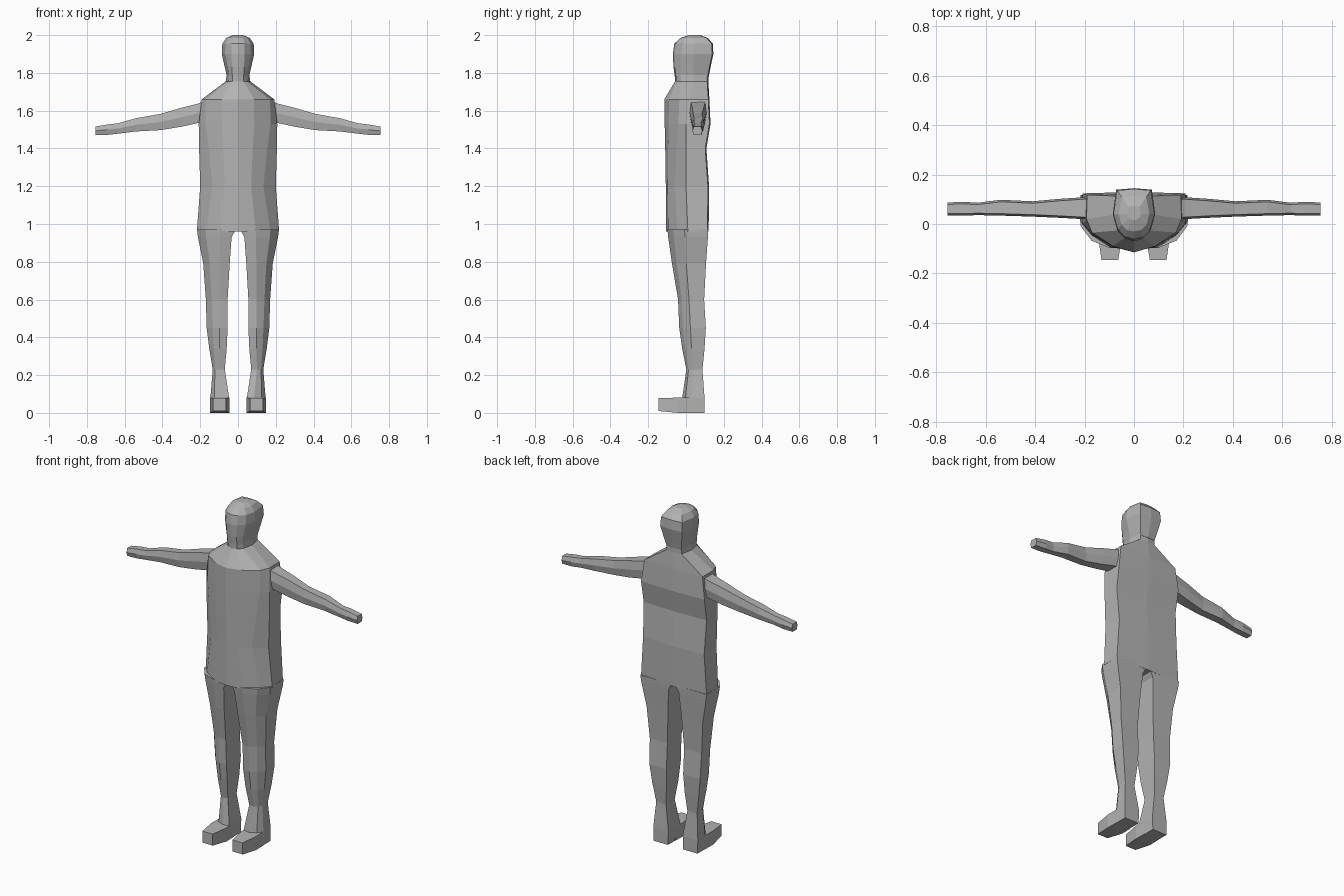
import bpy, bmesh

mat = bpy.data.materials.new("plain grey")
mat.diffuse_color = (0.45, 0.45, 0.45, 1)


def loft(name, rings, mirror=False):
    """Skin a list of equal-length point rings and cap both ends."""
    bm = bmesh.new()
    vr = [[bm.verts.new(p) for p in ring] for ring in rings]
    n = len(vr[0])
    for a, b in zip(vr, vr[1:]):
        for i in range(n):
            j = (i + 1) % n
            bm.faces.new((a[i], a[j], b[j], b[i]))
    bm.faces.new(vr[0][::-1])
    bm.faces.new(vr[-1])
    if mirror:
        geo = bmesh.ops.duplicate(bm, geom=bm.verts[:] + bm.edges[:] + bm.faces[:])["geom"]
        for v in [g for g in geo if isinstance(g, bmesh.types.BMVert)]:
            v.co.x *= -1
    bmesh.ops.recalc_face_normals(bm, faces=bm.faces)
    me = bpy.data.meshes.new(name)
    bm.to_mesh(me)
    bm.free()
    me.materials.append(mat)
    ob = bpy.data.objects.new(name, me)
    bpy.context.collection.objects.link(ob)
    return ob


def body_ring(z, r, c, w, b, yf, yr, yc, ys, yb):
    """Symmetric section: front centre, ridge, corner, side, back corner, back centre."""
    half = [(r, yr), (c, yc), (w, ys), (b, yb - 0.006)]
    pts = [(0, yf)] + half + [(0, yb)] + [(-x, y) for x, y in reversed(half)]
    return [(x, y, z) for x, y in pts]


# Torso, shoulders and neck
loft("torso", [body_ring(*row) for row in (
    (0.96, .095, .172, .218, .215, -.105, -.095, -.045, .01, .120),
    (1.20, .070, .135, .200, .200, -.107, -.097, -.060, .00, .122),
    (1.40, .078, .155, .206, .206, -.110, -.095, -.050, .00, .108),
    (1.53, .085, .172, .208, .208, -.113, -.092, -.040, .00, .130),
    (1.66, .085, .170, .192, .190, -.115, -.090, -.035, .02, .124),
    (1.755, .030, .052, .065, .050, -.058, -.050, -.025, .04, .118),
    (1.79, .030, .050, .060, .050, -.058, -.052, -.030, .04, .118),
)])

# Head
loft("head", [body_ring(*row) for row in (
    (1.78, .030, .048, .058, .048, -.060, -.054, -.030, .04, .120),
    (1.83, .032, .055, .070, .058, -.066, -.058, -.030, .04, .130),
    (1.90, .035, .068, .086, .072, -.070, -.060, -.025, .04, .145),
    (1.955, .035, .066, .083, .068, -.062, -.052, -.020, .04, .142),
    (1.985, .028, .050, .062, .050, -.030, -.025, -.005, .04, .115),
    (2.00, .012, .022, .028, .022, .015, .018, .025, .04, .075),
)])


# Legs down to the heel block: inner, ridge, corner, outer, front, back
def leg_ring(z, i, r, c, o, yf, yb):
    d = 0.35 * (yb - yf)
    return [(x, y, z) for x, y in (
        (i, yf + .12 * d), (r, yf), (c, yf + .4 * d), (o, yf + 1.2 * d), (o, yb), (i, yb))]


loft("legs", [leg_ring(*row) for row in (
    (0.97, .012, .095, .172, .217, -.098, .118),
    (0.93, .034, .095, .168, .212, -.094, .116),
    (0.79, .044, .097, .150, .184, -.074, .106),
    (0.60, .055, .099, .140, .170, -.042, .096),
    (0.45, .055, .098, .135, .166, -.036, .105),
    (0.34, .060, .098, .130, .152, -.020, .098),
    (0.23, .070, .100, .122, .134, .002, .087),
    (0.08, .047, .085, .125, .146, -.020, .098),
    (0.00, .050, .085, .125, .144, -.020, .098),
)], mirror=True)


# Toe boxes
def toe_ring(y, x0, x1, z0, z1):
    return [(x0, y, z0), (x1, y, z0), (x1, y, z1), (x0, y, z1)]


loft("feet", [toe_ring(*row) for row in (
    (.03, .048, .145, .0, .082),
    (-.04, .046, .147, .0, .081),
    (-.145, .064, .132, .010, .078),
)], mirror=True)


# Arms with hands: x, bottom z, top z, front y, back y
def arm_ring(x, z0, z1, y0, y1):
    m = (z0 + z1) / 2
    return [(x, y0 + .008, z0), (x, y1 - .008, z0), (x, y1, m),
            (x, y1 - .008, z1), (x, y0 + .008, z1), (x, y0, m)]


loft("arms", [arm_ring(*row) for row in (
    (.14, 1.53, 1.665, .015, .112),
    (.21, 1.535, 1.638, .020, .108),
    (.30, 1.515, 1.615, .025, .102),
    (.41, 1.497, 1.583, .030, .092),
    (.54, 1.490, 1.560, .034, .098),
    (.635, 1.478, 1.533, .036, .086),
    (.69, 1.472, 1.527, .034, .090),
    (.755, 1.470, 1.516, .034, .087),
)], mirror=True)
